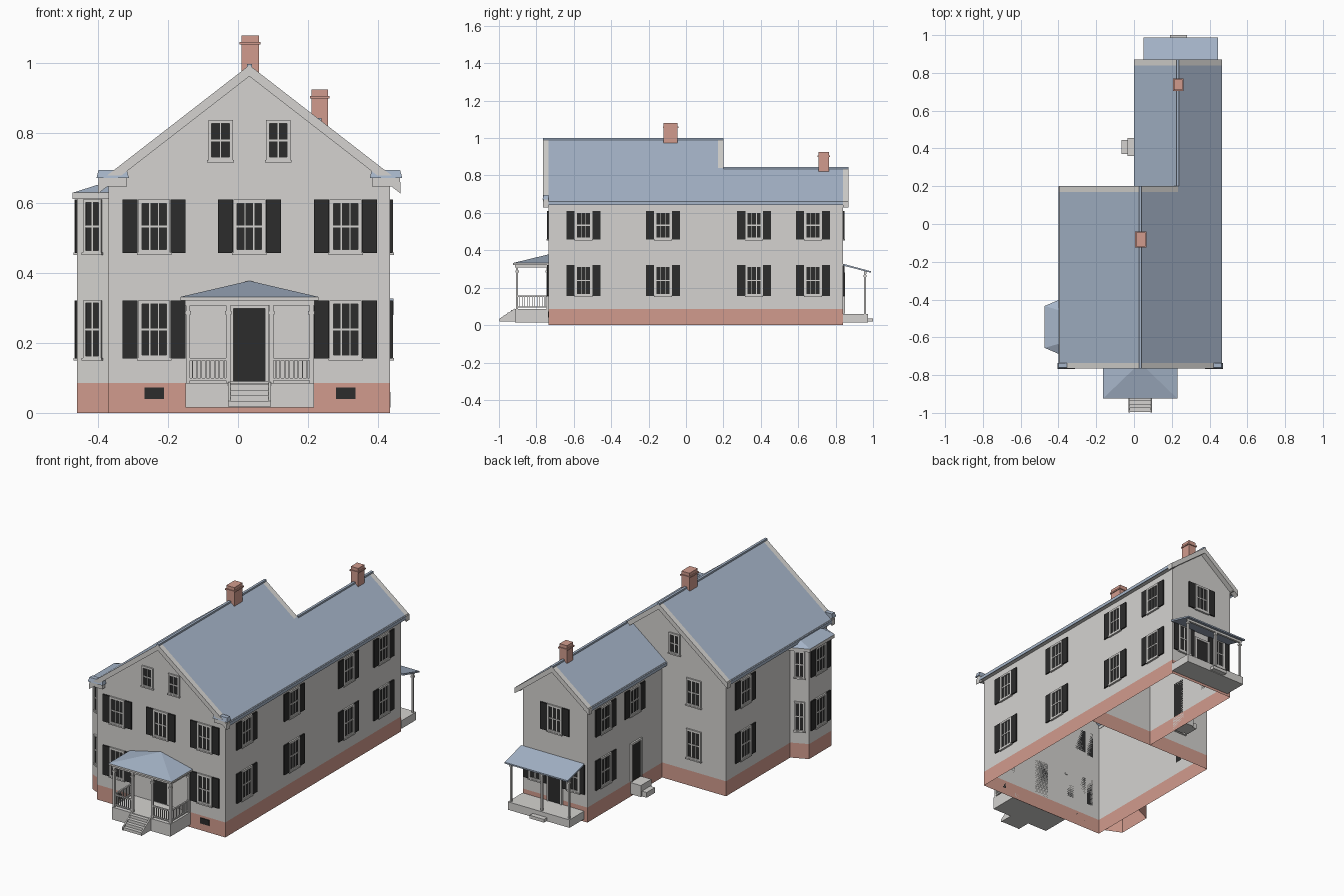
import bpy, bmesh, math
from mathutils import Matrix, Vector

if "Cube" in bpy.data.objects:
    bpy.data.objects.remove(bpy.data.objects["Cube"])

COLORS = {"wall_white": (0.66, 0.65, 0.63), "slate_blue": (0.38, 0.46, 0.58),
          "brick": (0.64, 0.33, 0.27), "black_paint": (0.025, 0.025, 0.025)}
MATS = []
for n, c in COLORS.items():
    m = bpy.data.materials.new(n)
    m.diffuse_color = (*c, 1)
    m.use_nodes = True
    m.node_tree.nodes["Principled BSDF"].inputs["Base Color"].default_value = m.diffuse_color
    MATS.append(m)
WHITE, BLUE, BRICK, BLACK = range(4)


def make(name, items, M=Matrix()):
    """Join (verts, faces, material) pieces into one named object."""
    bm = bmesh.new()
    for verts, faces, mat in items:
        vs = [bm.verts.new(M @ Vector(v)) for v in verts]
        for f in faces:
            bm.faces.new([vs[i] for i in f]).material_index = mat
    bmesh.ops.recalc_face_normals(bm, faces=bm.faces)
    me = bpy.data.meshes.new(name)
    bm.to_mesh(me)
    bm.free()
    for m in MATS:
        me.materials.append(m)
    bpy.context.collection.objects.link(bpy.data.objects.new(name, me))


def prism(lo, hi, mat):
    """Solid between two matching polygons."""
    n = len(lo)
    sides = [(i, (i + 1) % n, n + (i + 1) % n, n + i) for i in range(n)]
    return (lo + hi, [tuple(range(n)), tuple(range(n, 2 * n))] + sides, mat)


def box(x0, x1, y0, y1, z0, z1, mat=WHITE):
    r = [(x0, y0), (x1, y0), (x1, y1), (x0, y1)]
    return prism([(*p, z0) for p in r], [(*p, z1) for p in r], mat)


def along_y(pts, y0, y1, mat):
    return prism([(x, y0, z) for x, z in pts], [(x, y1, z) for x, z in pts], mat)


def along_x(pts, x0, x1, mat):
    return prism([(x0, y, z) for y, z in pts], [(x1, y, z) for y, z in pts], mat)


def walls(path, z1, z0=0.085):
    """Open wall strip along a path: brick foundation below, siding above."""
    out = []
    for a, b in zip(path, path[1:]):
        for lo, hi, mat in ((0, z0, BRICK), (z0, z1, WHITE)):
            out.append(([(*a, lo), (*b, lo), (*b, hi), (*a, hi)], [(0, 1, 2, 3)], mat))
    return out


# Main dimensions
L, R, F, B, WB, WL = -0.37, 0.435, -0.735, 0.17, 0.84, 0.03
RX, RZ, WX, K, EAVE = 0.0325, 0.995, 0.2325, 0.775, 0.665
WZ = RZ - K * (WX - RX)
TH = 0.018


def gable(x0, x1, rx, rz, y):
    return ([(x0, y, EAVE), (x1, y, EAVE), (x1, y, rz - K * (x1 - rx) - TH), (rx, y, rz - TH),
             (x0, y, rz - K * (rx - x0) - TH)], [(0, 1, 2, 3, 4)], WHITE)


# House shells
make("main_walls", walls([(L, F), (R, F), (R, B), (L, B), (L, F)], EAVE)
     + [gable(L, R, RX, RZ, F), gable(L, R, RX, RZ, B)])
make("wing_walls", walls([(R, B), (R, WB), (WL, WB), (WL, B)], EAVE) + [gable(WL, R, WX, WZ, WB)])


# Roof slopes with light rake overhangs
def slope(rx, rz, x1, y0, y1, mat, th=TH):
    z1 = rz - K * abs(x1 - rx)
    return along_y([(rx, rz), (x1, z1), (x1, z1 - th), (rx, rz - th)], y0, y1, mat)


RE, LE, WE, OV = 0.465, -0.40, 0.0, 0.03
make("main_roof", [slope(RX, RZ, LE, F, B, BLUE), slope(RX, RZ, RE, F, B, BLUE)])
make("wing_roof", [slope(WX, WZ, WE, B, WB, BLUE), slope(WX, WZ, RE, B, WB, BLUE)])
rakes = []
for rx, rz, xs, y0, y1 in ((RX, RZ, (LE, RE), F - OV, F), (RX, RZ, (LE, WX), B, B + OV),
                           (WX, WZ, (WE, RE), WB, WB + OV)):
    rakes += [slope(rx, rz, x, y0, y1, WHITE, 0.032) for x in xs]
make("rake_boards", rakes)
make("ridge_caps", [box(RX - .007, RX + .007, F - OV, B + OV, RZ - .008, RZ + .004, BLUE),
                    box(WX - .007, WX + .007, B + OV, WB + OV, WZ - .008, WZ + .004, BLUE)])
make("eave_trim", [box(R - .002, RE - .004, F - OV, WB + OV, .648, .664),
                   box(LE + .004, L + .002, F - OV, B + OV, .648, .664),
                   box(WE + .004, WL + .002, B, WB + OV, .648, .664)])

# Cornice returns on the front corners
for side, x0, x1 in (("left", -0.405, -0.312), ("right", 0.377, 0.47)):
    r = lambda g, z: [(x0 + g, F - .032 + g, z), (x1 - g, F - .032 + g, z), (x1 - g, F, z), (x0 + g, F, z)]
    make("cornice_return_" + side, [box(x0 + .006, x1 - .006, F - .026, F, .648, .672),
                                    prism(r(0, .672), r(.006, .695), BLUE)])

# Chimneys
for n, x, y, w, d, z0, z1 in (("main", .035, -.082, .05, .074, .95, 1.08), ("wing", .234, .737, .046, .056, .80, .925)):
    c = [(w / 2, d / 2, z0, z1), (w / 2 + .005, d / 2 + .005, z1 - .026, z1 - .018)]
    make(n + "_chimney", [box(x - a, x + a, y - b, y + b, lo, hi, BRICK) for a, b, lo, hi in c])


# Windows and doors, built facing -y then turned into place
def place(x, y, deg):
    return Matrix.Translation((x, y, 0)) @ Matrix.Rotation(math.radians(deg), 4, 'Z')


def frame(h, z0, z1, t, d):
    return [box(-h, -h + t, -d, 0, z0, z1), box(h - t, h, -d, 0, z0, z1),
            box(-h + t, h - t, -d, 0, z1 - t, z1), box(-h + t, h - t, -d, 0, z0, z0 + t)]


def window(name, x, y, deg, z0, z1, w=0.092, shutter=0.044):
    h, t = w / 2, min(0.011, w * .14)
    i = h - t
    it = frame(h, z0, z1, t, .008)
    it.append(box(-i, i, -.003, 0, z0 + t, z1 - t, BLACK))
    mid = (z0 + z1) / 2
    it.append(box(-i, i, -.006, -.003, mid - .003, mid + .003))
    for u in ((-i * .36, i * .36) if w > .08 else (0,)):
        it.append(box(u - .002, u + .002, -.005, -.003, z0 + t, z1 - t))
    it.append(box(-h - .003, h + .003, -.011, 0, z0 - .005, z0 + .002))
    for s in ((-1, 1) if shutter else ()):
        a, b = sorted((s * (h + .001), s * (h + shutter)))
        it.append(box(a, b, -.007, 0, z0, z1, BLACK))
    make(name, it, place(x, y, deg))


def door(name, x, y, deg, z0, z1, w):
    h = w / 2
    make(name, [box(-h, h, -.005, 0, z0, z1, BLACK), box(-h - .011, -h, -.01, 0, z0, z1 + .011),
                box(h, h + .011, -.01, 0, z0, z1 + .011), box(-h, h, -.01, 0, z1, z1 + .011)], place(x, y, deg))


UP, LOW, ATT = (.457, .61), (.155, .322), (.722, .838)
for x in (-.24, RX, .308):
    window("front_upper_window", x, F, 0, *UP)
    if x != RX:
        window("front_lower_window", x, F, 0, *LOW)
        make("foundation_vent", [box(x - .028, x + .028, F - .004, F, .04, .072, BLACK)])
for x in (-.05, .115):
    window("front_attic_window", x, F, 0, *ATT, w=.07, shutter=0)
for z in (UP, LOW):
    for y in (-.548, -.123, .364, .679):
        window("right_window", R, y, 90, *z)
    window("left_window", L, 0, -90, *z)
    window("main_back_window", -.17, B, 180, *z, shutter=0)
    window("wing_left_window", WL, .68, -90, *z)
    window("bay_front_window", -.415, -.665, -24, *z, w=.056, shutter=0)
    window("bay_back_window", -.415, -.425, 204, *z, w=.056, shutter=0)
    window("bay_side_window", -.46, -.545, -90, *z, shutter=.04)
window("wing_left_window", WL, .42, -90, *UP)
window("main_back_attic_window", -.05, B, 180, *ATT, w=.07, shutter=0)
window("wing_back_window", WX, WB, 180, *UP)
for x in (.115, .355):
    window("wing_back_lower_window", x, WB, 180, *LOW, w=.08, shutter=.03)
door("front_door", RX, F, 0, .09, .298, .09)
door("side_door", WL, .408, -90, .085, .29, .075)
door("back_door", WX, WB, 180, .062, .27, .075)

# Two-storey bay on the left side
bay = [(L, -.685), (-.46, -.645), (-.46, -.445), (L, -.405)]
make("bay_walls", walls(bay, .625))
eave = [(L, -.70), (-.473, -.656), (-.473, -.434), (L, -.39)]
top = [(L, -.65), (-.385, -.63), (-.385, -.46), (L, -.44)]
make("bay_roof", [prism([(*p, .612) for p in eave], [(*p, .63) for p in eave], WHITE),
                  prism([(*p, .63) for p in eave], [(*p, .658) for p in top], BLUE)])

# Front porch: deck, steps, posts, railings, hipped roof
PF = -.915
make("front_porch_deck", [box(-.15, .217, PF, F, .015, .085)])
steps = [box(-.022, .087, -.995 + .02 * i, PF, .018, .034 + .016 * i) for i in range(4)]
cheek = [(PF, .088), (-.998, .034), (-.998, .018), (PF, .018)]
make("front_steps", steps + [along_x(cheek, a, a + .007, WHITE) for a in (-.029, .087)])
PX = (-.143, -.028, .096, .21)


def post(x, y, z0, z1, r=.006):
    return [box(x - r, x + r, y - r, y + r, z0, z1), box(x - r - .003, x + r + .003, y - r - .003, y + r + .003, z1 - .03, z1 - .02)]


make("front_porch_posts", sum([post(x, PF + .012, .085, .312) for x in PX]
                              + [post(x, F - .006, .085, .312) for x in (PX[0], PX[3])], []))
rails = []
for a, b in ((PX[0], PX[1]), (PX[2], PX[3])):
    y = PF + .012
    rails += [box(a, b, y - .004, y + .004, z, z + .007) for z in (.093, .15)]
    rails += [box(x - .002, x + .002, y - .002, y + .002, .1, .15) for x in [a + (b - a) * i / 9 for i in range(1, 9)]]
for x in (PX[0], PX[3]):
    rails += [box(x - .004, x + .004, PF + .012, F, z, z + .007) for z in (.093, .15)]
    rails += [box(x - .002, x + .002, y - .002, y + .002, .1, .15) for y in [PF + .012 + .0135 * i for i in range(1, 12)]]
make("front_porch_railings", rails)
make("front_porch_beams", [box(-.152, .219, PF + .002, PF + .022, .308, .325),
                           box(-.152, -.134, PF + .002, F, .308, .325), box(.201, .219, PF + .002, F, .308, .325)])
hip = [(-.165, -.925), (.23, -.925), (.23, F), (-.165, F)]
make("front_porch_roof", [prism([(*p, .322) for p in hip], [(*p, .332) for p in hip], WHITE),
                          ([(*p, .332) for p in hip] + [(RX, F, .378)],
                           [(0, 1, 4), (1, 2, 4), (3, 0, 4), (2, 3, 4)], BLUE)])

# Back porch: deck, step, posts, lean-to roof
make("back_porch_deck", [box(.05, .437, WB, .972, .015, .06), box(.19, .28, .972, 1.0, .018, .036)])
make("back_porch_posts", sum([post(x, .958, .06, .288, .005) for x in (.062, WX, .425)], [])
     + [box(.055, .432, .952, .964, .274, .288)])
lean = [(WB, .318), (.988, .28), (.988, .288), (WB, .328)]
make("back_porch_roof", [along_x(lean, .05, .445, BLUE)])

# Side door steps
make("side_steps", [box(-.035, WL, .36, .455, .015, .08), box(-.065, -.035, .37, .445, .015, .045)])
